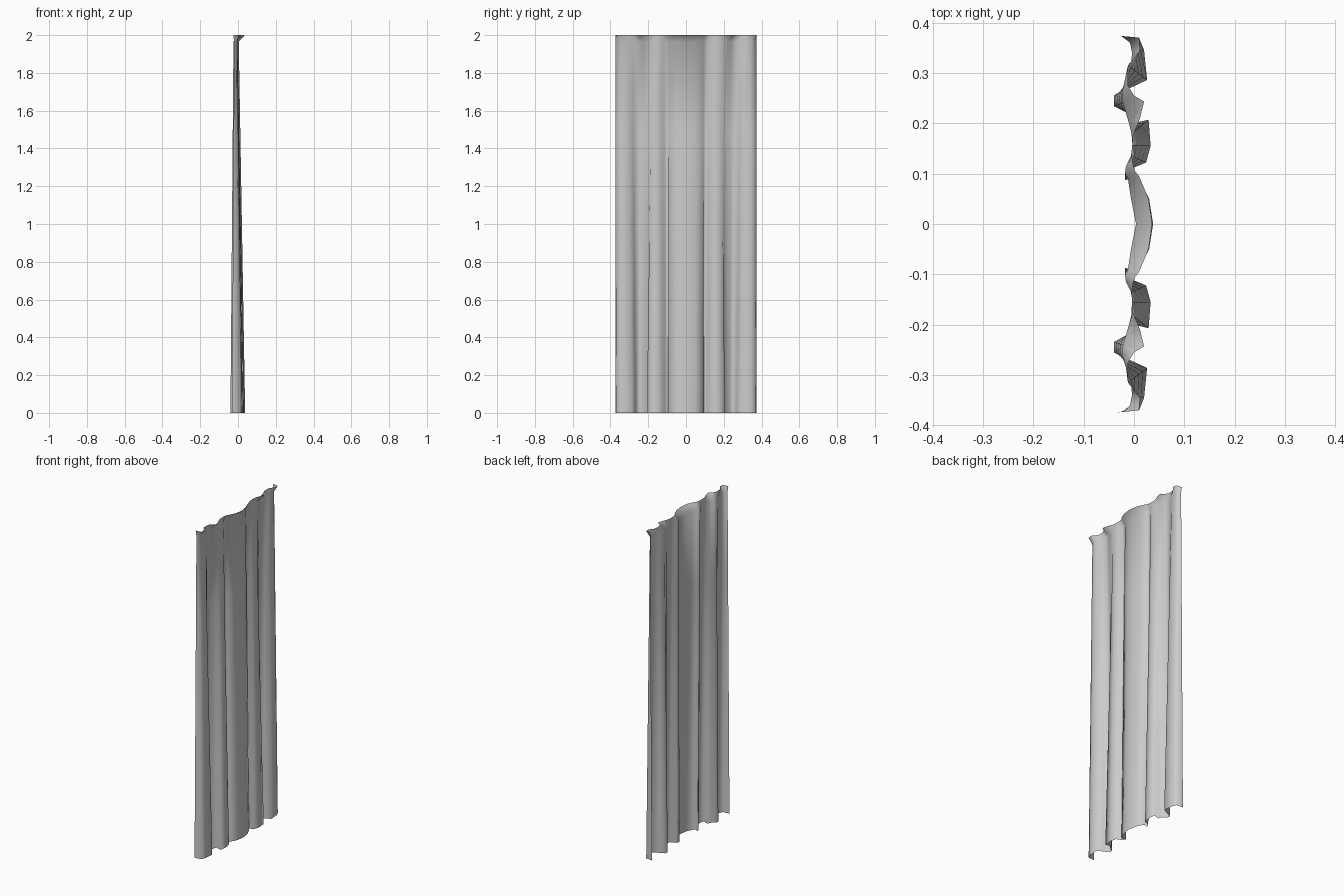
import bpy, bmesh

# Half cross-sections (x, y) from the centre pleat out to the side hem
hem = [(.038, 0), (.03, .05), (.008, .095), (-.018, .087), (-.01, .108),
       (.024, .122), (.033, .155), (.029, .207), (-.008, .198), (-.016, .222),
       (-.04, .234), (-.04, .255), (-.012, .268), (.026, .286), (.02, .345),
       (.01, .37), (-.032, .374)]
neck = [(.004, 0), (-.006, .05), (-.012, .09), (-.018, .1), (-.016, .115),
        (-.006, .135), (-.003, .155), (-.005, .18), (-.01, .2), (-.016, .22),
        (-.022, .24), (-.024, .26), (-.016, .285), (-.006, .31), (-.004, .34),
        (-.008, .36), (-.02, .373)]
rim = [(.036, 0), (.029, .05), (.01, .095), (.002, .105), (-.002, .118),
       (-.004, .135), (-.004, .15), (-.002, .175), (.012, .21), (.02, .243),
       (.0, .255), (-.012, .275), (-.012, .315), (0, .33), (.012, .345),
       (.01, .37), (-.025, .373)]


def full(half):
    """Mirror a half section across y = 0."""
    return [(x, -y) for x, y in reversed(half[1:])] + half


def blend(a, b, t):
    return [(p[0] + (q[0] - p[0]) * t, p[1] + (q[1] - p[1]) * t)
            for p, q in zip(a, b)]


# Pleats tighten towards the neck, then flare into the top rim
bottom, tight, top = full(hem), full(neck), full(rim)
rows = [(z, blend(bottom, tight, z / 1.965)) for z in (0, .5, 1, 1.5, 1.965)]
rows.append((2.0, top))

bm = bmesh.new()
grid = [[bm.verts.new((x, y, z)) for x, y in sec] for z, sec in rows]
for lo, hi in zip(grid, grid[1:]):
    for i in range(len(lo) - 1):
        bm.faces.new((lo[i], lo[i + 1], hi[i + 1], hi[i]))
mesh = bpy.data.meshes.new("curtain_panel")
bm.to_mesh(mesh)
bm.free()
curtain = bpy.data.objects.new("curtain_panel", mesh)
bpy.context.collection.objects.link(curtain)
for poly in mesh.polygons:
    poly.use_smooth = True
